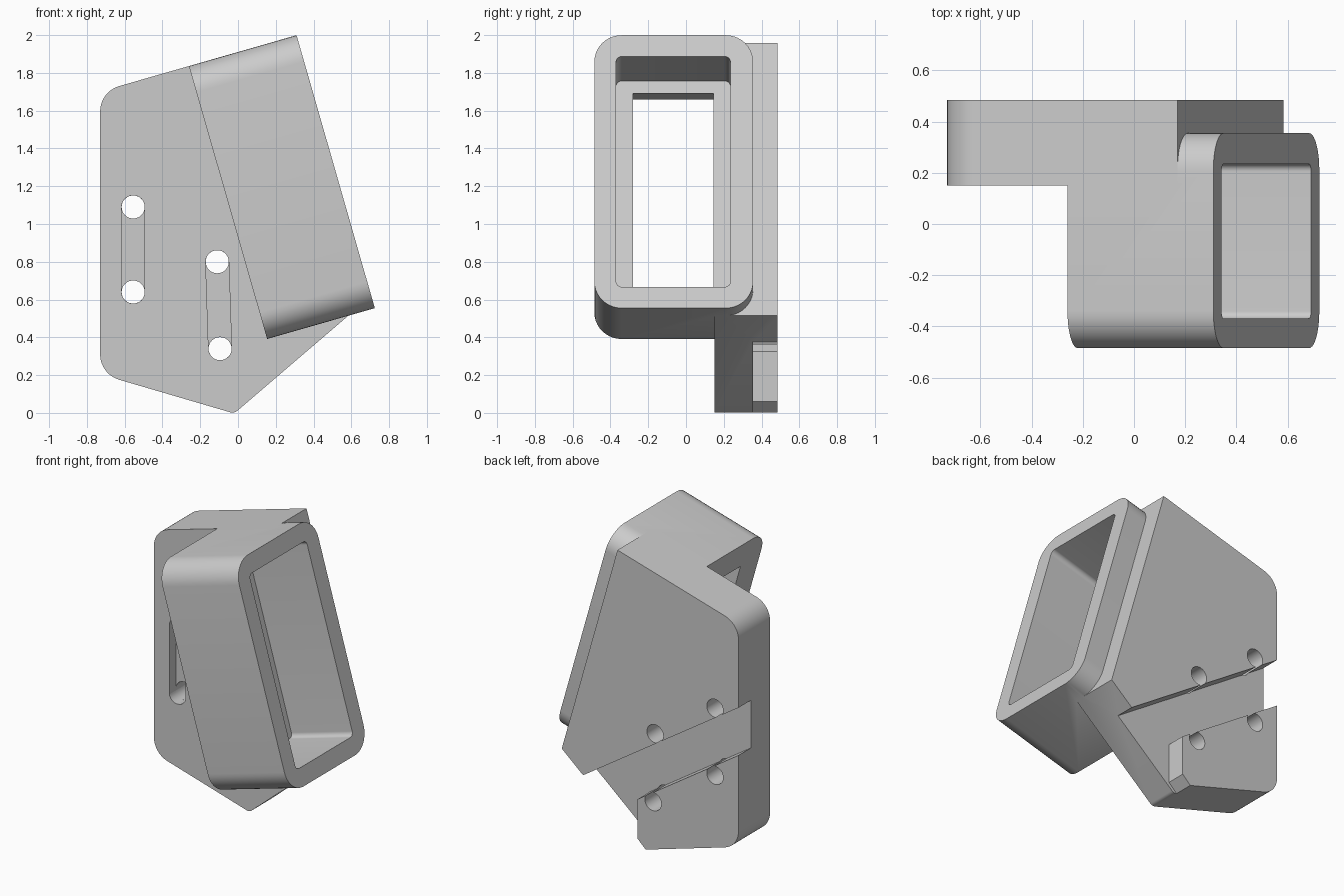
import bpy, bmesh, math
from mathutils import Vector, Matrix

if "Cube" in bpy.data.objects:
    bpy.data.objects.remove(bpy.data.objects["Cube"])

gray = bpy.data.materials.new("plain_gray")
gray.use_nodes = True
gray.diffuse_color = (0.6, 0.6, 0.6, 1)
gray.node_tree.nodes["Principled BSDF"].inputs["Base Color"].default_value = (0.6, 0.6, 0.6, 1)


def rounded(corners, steps=10):
    """Turn (a, b, radius) corners into an outline with arcs."""
    out = []
    for i, (a, b, r) in enumerate(corners):
        p = Vector((a, b))
        if r == 0:
            out.append(p)
            continue
        d0 = (Vector(corners[i - 1][:2]) - p).normalized()
        d1 = (Vector(corners[(i + 1) % len(corners)][:2]) - p).normalized()
        half = d0.angle(d1) / 2
        centre = p + (d0 + d1).normalized() * r / math.sin(half)
        start = p + d0 * r / math.tan(half) - centre
        end = p + d1 * r / math.tan(half) - centre
        sweep = start.angle_signed(end)
        for k in range(steps + 1):
            t = -sweep * k / steps
            out.append(centre + Matrix.Rotation(t, 2) @ start)
    return out


def prism(name, outline, origin, axis_a, axis_b, push):
    """Extrude a flat outline, placed by two axes, along the push vector."""
    bm = bmesh.new()
    o, a, b = Vector(origin), Vector(axis_a), Vector(axis_b)
    face = bm.faces.new([bm.verts.new(o + a * p.x + b * p.y) for p in outline])
    new = bmesh.ops.extrude_face_region(bm, geom=[face])["geom"]
    bmesh.ops.translate(bm, vec=push, verts=[v for v in new if isinstance(v, bmesh.types.BMVert)])
    bmesh.ops.recalc_face_normals(bm, faces=bm.faces)
    mesh = bpy.data.meshes.new(name)
    bm.to_mesh(mesh)
    bm.free()
    mesh.materials.append(gray)
    obj = bpy.data.objects.new(name, mesh)
    bpy.context.collection.objects.link(obj)
    return obj


def upright(name, corners, y0, y1):
    """Prism with an outline in x and z, running from y0 to y1."""
    return prism(name, rounded(corners), (0, y0, 0), (1, 0, 0), (0, 0, 1), (0, y1 - y0, 0))


def combine(target, other, operation):
    mod = target.modifiers.new("bool", 'BOOLEAN')
    mod.object, mod.operation, mod.solver = other, operation, 'EXACT'
    bpy.context.view_layer.objects.active = target
    bpy.ops.object.modifier_apply(modifier=mod.name)
    bpy.data.objects.remove(other)


# Tilted frame of the socket: u runs through it, v runs down its height
tilt = math.radians(16)
u = Vector((math.cos(tilt), 0, math.sin(tilt)))
v = Vector((math.sin(tilt), 0, -math.cos(tilt)))
top_left = Vector((-0.26, 0, 1.836))
LENGTH, HEIGHT, PLATE_END = 0.593, 1.503, 0.447
Y_FRONT, Y_SOCKET, Y_BACK = -0.485, 0.355, 0.485


def socket_prism(name, y0, y1, inset, radius, s0, s1):
    corners = [(y0, inset, radius), (y1, inset, radius),
               (y1, HEIGHT - inset, radius), (y0, HEIGHT - inset, radius)]
    return prism(name, rounded(corners), top_left + u * s0, (0, 1, 0), v, u * (s1 - s0))


# Mounting plate
slope = math.tan(tilt)
right_top = top_left + u * PLATE_END
right_low = right_top + v * HEIGHT
bracket = upright("angled_socket_bracket", [
    (-0.73, 1.836 - 0.47 * slope, 0.14),
    (right_top.x, right_top.z, 0),
    (right_low.x, right_low.z, 0),
    (-0.02, -0.003, 0.04),
    (-0.73, 0.205, 0.14)], 0.15, Y_BACK)

# Socket body, then its pocket and the through window
combine(bracket, socket_prism("socket", Y_FRONT, Y_SOCKET, 0, 0.145, 0, LENGTH), 'UNION')
combine(bracket, socket_prism("pocket", -0.37, 0.235, 0.117, 0.03, 0.123, LENGTH + 0.1), 'DIFFERENCE')
combine(bracket, socket_prism("window", -0.28, 0.145, 0.185, 0, -0.2, 0.2), 'DIFFERENCE')


# Diagonal channel across the back, open past the lower lip
def channel(x, offset):
    return 0.865 - 0.66 * (x + 0.555) + offset


lip = 0.02
combine(bracket, upright("channel", [
    (-0.9, channel(-0.9, 0.16), 0), (0.9, channel(0.9, 0.16), 0),
    (0.9, -0.3, 0), (lip - 0.06, -0.3, 0), (lip - 0.06, 0.003, 0), (lip, 0.06, 0),
    (lip, channel(lip, -0.16), 0), (-0.9, channel(-0.9, -0.16), 0)],
    Y_SOCKET, 0.6), 'DIFFERENCE')

# Strap slots: shallow front recess with a through hole at each end
R = 0.061
for upper, lower in (((-0.555, 1.09), (-0.555, 0.64)), ((-0.11, 0.8), (-0.095, 0.34))):
    p, q = Vector(upper), Vector(lower)
    side = Vector((q.y - p.y, p.x - q.x)).normalized() * R
    along = (q - p).normalized() * R
    ends = [p - along + side, p - along - side, q + along - side, q + along + side]
    combine(bracket, upright("recess", [(e.x, e.y, R * 0.99) for e in ends], 0.1, 0.22), 'DIFFERENCE')
    for c in (p, q):
        hole = [c + Vector((math.cos(t), math.sin(t))) * R
                for t in (k * math.tau / 32 for k in range(32))]
        combine(bracket, prism("hole", hole, (0, 0.05, 0), (1, 0, 0), (0, 0, 1), (0, 0.6, 0)), 'DIFFERENCE')

# Smooth the rounded corners, keep the edges sharp
bpy.ops.object.select_all(action='DESELECT')
bracket.select_set(True)
bpy.context.view_layer.objects.active = bracket
bpy.ops.object.shade_smooth_by_angle(angle=math.radians(30))
